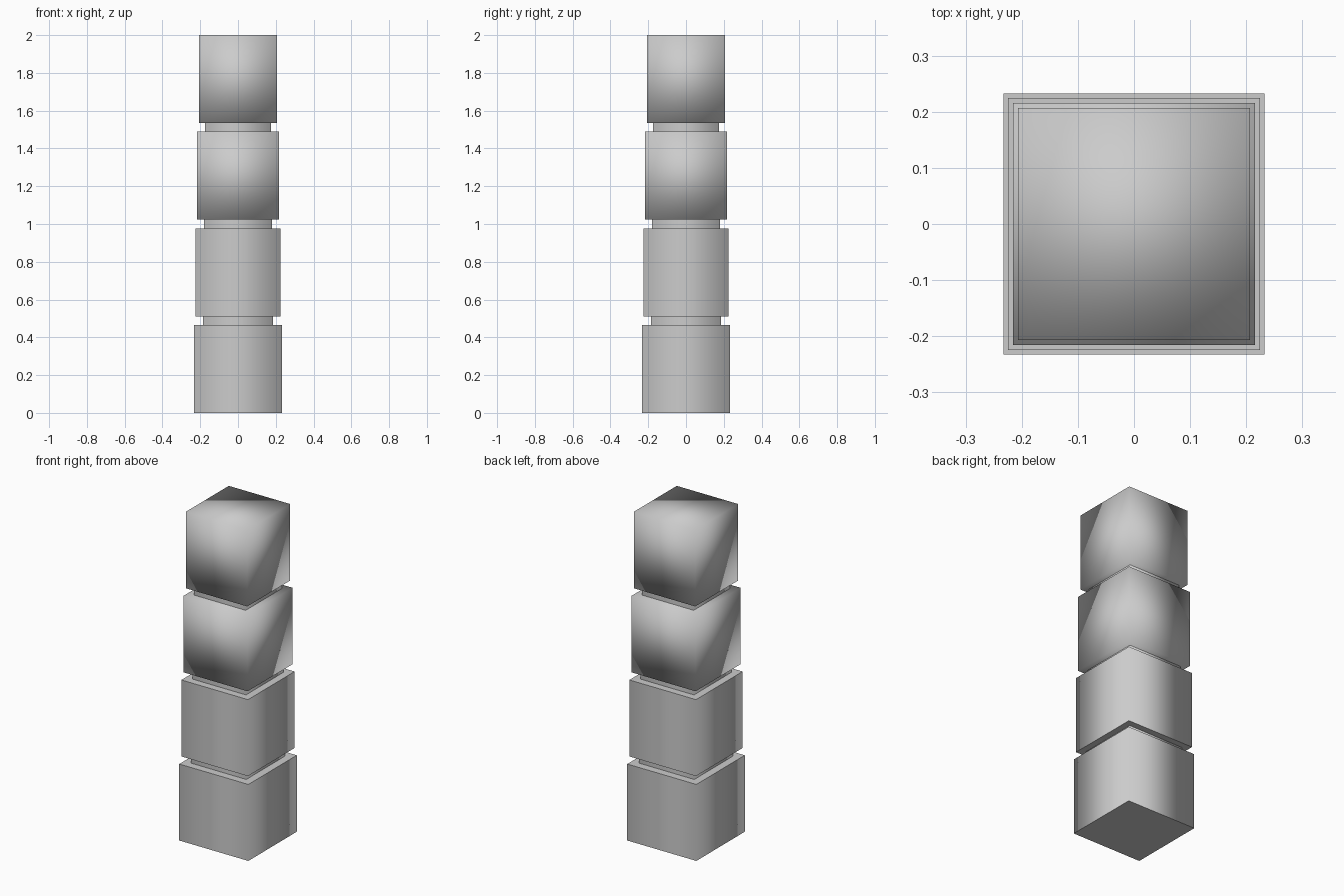
import bpy, bmesh

if "Cube" in bpy.data.objects:
    bpy.data.objects.remove(bpy.data.objects["Cube"])

BLOCK_H, GAP = 0.466, 0.0453
STEP = BLOCK_H + GAP


def block(name, half, z0, z1, sharp_rims):
    """Square block, smooth shaded, optionally with crisp top and bottom rims."""
    mesh = bpy.data.meshes.new(name)
    bm = bmesh.new()
    bmesh.ops.create_cube(bm, size=2)
    for v in bm.verts:
        v.co = (v.co.x * half, v.co.y * half, z1 if v.co.z > 0 else z0)
    for f in bm.faces:
        f.smooth = True
    for e in bm.edges:
        level = abs(e.verts[0].co.z - e.verts[1].co.z) < 1e-5
        e.smooth = not (sharp_rims and level)
    bm.to_mesh(mesh)
    bm.free()
    obj = bpy.data.objects.new(name, mesh)
    bpy.context.collection.objects.link(obj)
    return obj


# Four stacked blocks, slightly narrower towards the top
for i, half in enumerate((0.233, 0.2245, 0.216, 0.207)):
    z = i * STEP
    block(f"block_{i + 1}", half, z, z + BLOCK_H, sharp_rims=i < 2)

# Recessed necks joining the blocks
for i, half in enumerate((0.186, 0.180, 0.174)):
    z = i * STEP + BLOCK_H
    block(f"neck_{i + 1}", half, z, z + GAP, sharp_rims=True)
